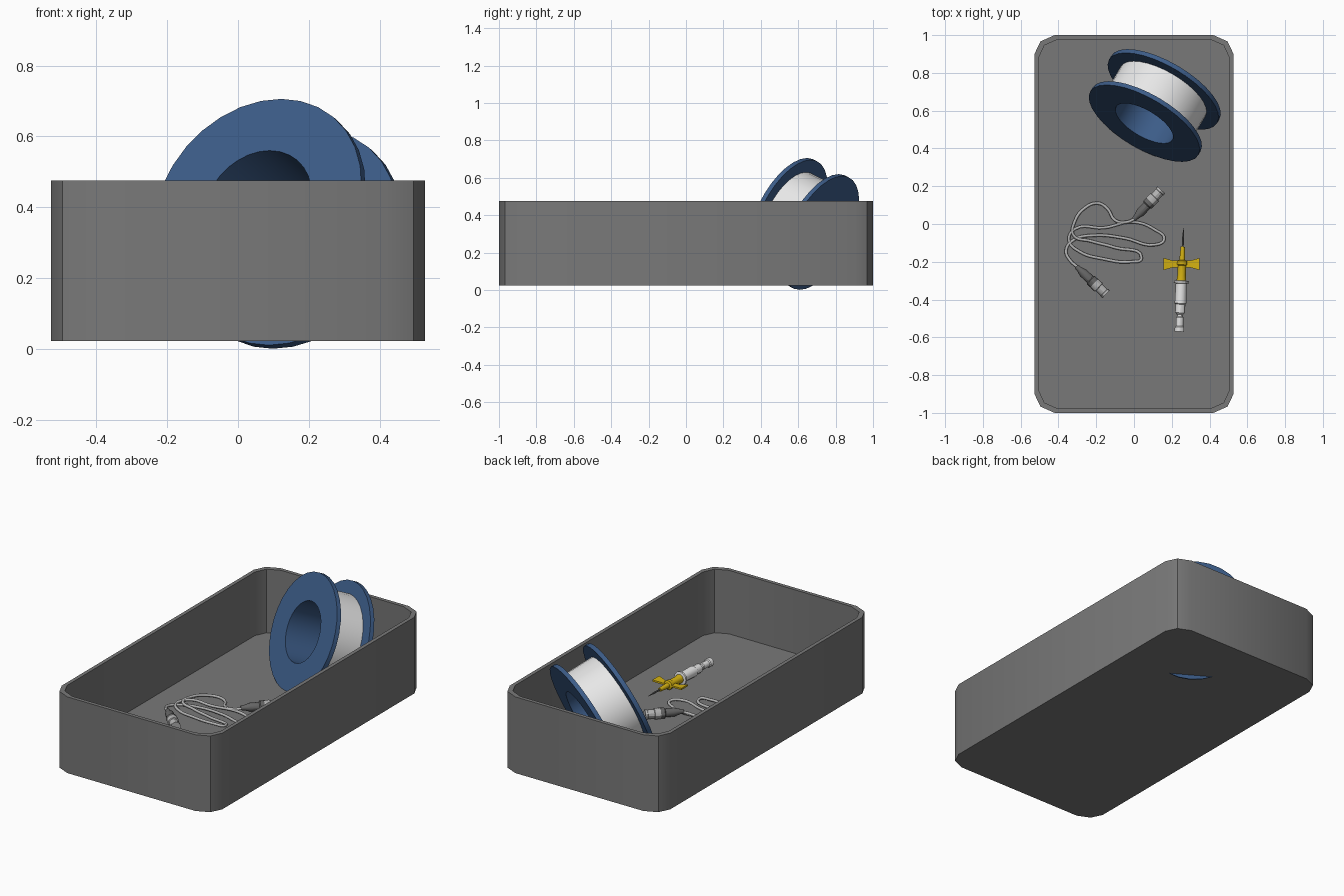
import bpy, bmesh, math
from mathutils import Vector

if "Cube" in bpy.data.objects:
    bpy.data.objects.remove(bpy.data.objects["Cube"])


def material(name, rgb):
    m = bpy.data.materials.new(name)
    m.diffuse_color = (*rgb, 1)
    m.use_nodes = True
    m.node_tree.nodes["Principled BSDF"].inputs["Base Color"].default_value = m.diffuse_color
    return m


GREY = material("tray grey", (0.19, 0.19, 0.19))
BLUE = material("spool blue", (0.045, 0.107, 0.246))
WHITE = material("white", (0.85, 0.85, 0.85))
YELLOW = material("yellow", (0.66, 0.44, 0.006))
SILVER = material("light grey", (0.45, 0.45, 0.45))
DARK = material("dark grey", (0.13, 0.13, 0.13))


def finish(name, bm, mat):
    bmesh.ops.recalc_face_normals(bm, faces=bm.faces)
    me = bpy.data.meshes.new(name)
    bm.to_mesh(me)
    bm.free()
    ob = bpy.data.objects.new(name, me)
    bpy.context.collection.objects.link(ob)
    me.materials.append(mat)
    bpy.ops.object.select_all(action='DESELECT')
    ob.select_set(True)
    bpy.context.view_layer.objects.active = ob
    bpy.ops.object.shade_smooth_by_angle(angle=math.radians(30))
    return ob


def lathe(name, origin, axis, profile, mat, n=16, ring=False):
    """Revolve (radius, distance) pairs about an axis; ring closes the profile on itself."""
    q = Vector(axis).to_track_quat('Z', 'Y')
    o = Vector(origin)
    bm = bmesh.new()
    loops = []
    for r, h in profile:
        loops.append([bm.verts.new(o + q @ Vector((r * math.cos(2 * math.pi * i / n),
                                                   r * math.sin(2 * math.pi * i / n), h)))
                      for i in range(n)])
    pairs = list(zip(loops, loops[1:]))
    if ring:
        pairs.append((loops[-1], loops[0]))
    else:
        bm.faces.new(loops[0])
        bm.faces.new(loops[-1])
    for a, b in pairs:
        for i in range(n):
            j = (i + 1) % n
            bm.faces.new((a[i], a[j], b[j], b[i]))
    return finish(name, bm, mat)


# Open tray with clipped round corners
corner = [(0.527, 0.9), (0.495, 0.967), (0.42, 1.0)]
outline = (corner + [(-x, y) for x, y in reversed(corner)]
           + [(-x, -y) for x, y in corner] + [(x, -y) for x, y in reversed(corner)])
bm = bmesh.new()
rings = [[bm.verts.new((x * sx, y * sy, z)) for x, y in outline]
         for sx, sy, z in ((1, 1, 0.023), (1, 1, 0.475),
                           (0.958, 0.978, 0.475), (0.958, 0.978, 0.098))]
for a, b in zip(rings, rings[1:]):
    for i in range(len(a)):
        j = (i + 1) % len(a)
        bm.faces.new((a[i], a[j], b[j], b[i]))
bm.faces.new(rings[0])
bm.faces.new(rings[-1])
finish("tray", bm, GREY)

# Tilted wire spool: blue flanged core and white winding
centre, axis = (0.11, 0.6275, 0.3535), (0.465, 0.79, -0.4)
lathe("spool", centre, axis,
      [(0.173, -0.12), (0.332, -0.12), (0.332, -0.095), (0.2, -0.095),
       (0.2, 0.095), (0.332, 0.095), (0.332, 0.12), (0.173, 0.12)], BLUE, 32, True)
lathe("wire_winding", centre, axis,
      [(0.195, -0.096), (0.26, -0.096), (0.26, 0.096), (0.195, 0.096)], WHITE, 32, True)

# Looping cable lying on the tray floor
path = [(0.01, 0.03), (-0.04, 0.01), (-0.10, 0.02), (-0.14, 0.08), (-0.19, 0.11),
        (-0.26, 0.085), (-0.315, 0.01), (-0.32, -0.06), (-0.23, -0.09), (-0.10, -0.125),
        (0.04, -0.18), (-0.02, -0.2), (-0.16, -0.185), (-0.29, -0.145), (-0.345, -0.085),
        (-0.31, -0.025), (-0.16, -0.02), (0.0, 0.01), (0.11, -0.03), (0.16, -0.08),
        (0.11, -0.11), (-0.05, -0.075), (-0.21, -0.06), (-0.32, -0.085), (-0.36, -0.14),
        (-0.34, -0.19), (-0.29, -0.235)]
cu = bpy.data.curves.new("cable", 'CURVE')
cu.dimensions = '3D'
cu.bevel_depth = 0.008
cu.bevel_resolution = 2
cu.resolution_u = 6
cu.use_fill_caps = True
sp = cu.splines.new('BEZIER')
sp.bezier_points.add(len(path) - 1)
for k, (p, (x, y)) in enumerate(zip(sp.bezier_points, path)):
    end = k in (0, len(path) - 1)
    p.co = (x, y, 0.128 if end else 0.112 + 0.006 * math.sin(k * 1.3))
    p.handle_left_type = p.handle_right_type = 'AUTO'
cu.materials.append(SILVER)
bpy.context.collection.objects.link(bpy.data.objects.new("cable", cu))

# Cable plugs: dark tapered grip and light connector
for side, start, end in (("back", (0.0, 0.025), (0.145, 0.18)),
                         ("front", (-0.305, -0.225), (-0.148, -0.372))):
    d = Vector((end[0] - start[0], end[1] - start[1], 0))
    L = d.length
    o = (*start, 0.13)
    lathe(side + "_plug_grip", o, d,
          [(0.012, 0), (0.015, 0.02), (0.024, 0.05), (0.024, 0.10), (0.03, 0.105),
           (0.03, L * 0.6)], DARK, 12)
    lathe(side + "_plug_connector", o, d,
          [(0.031, L * 0.6), (0.031, L * 0.75), (0.025, L * 0.76), (0.025, L * 0.93),
           (0.028, L * 0.94), (0.028, L)], SILVER, 12)

# Catheter: needle, yellow hub, wings and white barrel
tail = Vector((0.24, -0.57, 0.132))
run = Vector((0.022, 0.55, 0.0))
lathe("needle", tail, run, [(0.005, 0.44), (0.005, 0.50), (0.001, 0.55)], DARK, 8)
lathe("yellow_hub", tail, run,
      [(0.026, 0.27), (0.022, 0.30), (0.022, 0.35), (0.027, 0.355), (0.027, 0.375),
       (0.015, 0.38), (0.011, 0.45)], YELLOW, 12)
lathe("white_barrel", tail, run,
      [(0.025, 0), (0.025, 0.025), (0.02, 0.03), (0.02, 0.075), (0.016, 0.08),
       (0.016, 0.09), (0.026, 0.10), (0.026, 0.145), (0.031, 0.15), (0.029, 0.255),
       (0.04, 0.258), (0.04, 0.268), (0.024, 0.272)], WHITE, 12)
for side, s in (("left", -1), ("right", 1)):
    bm = bmesh.new()
    sections = [[bm.verts.new((0.252 + s * x, -0.212 + y, 0.132 + z + dz))
                 for y, dz in ((-w, -0.005), (w, -0.005), (w, 0.005), (-w, 0.005))]
                for x, w, z in ((0.01, 0.018, 0), (0.045, 0.018, 0), (0.095, 0.032, 0.008))]
    for a, b in zip(sections, sections[1:]):
        for i in range(4):
            j = (i + 1) % 4
            bm.faces.new((a[i], a[j], b[j], b[i]))
    bm.faces.new(sections[0])
    bm.faces.new(sections[-1])
    finish(side + "_wing", bm, YELLOW)
